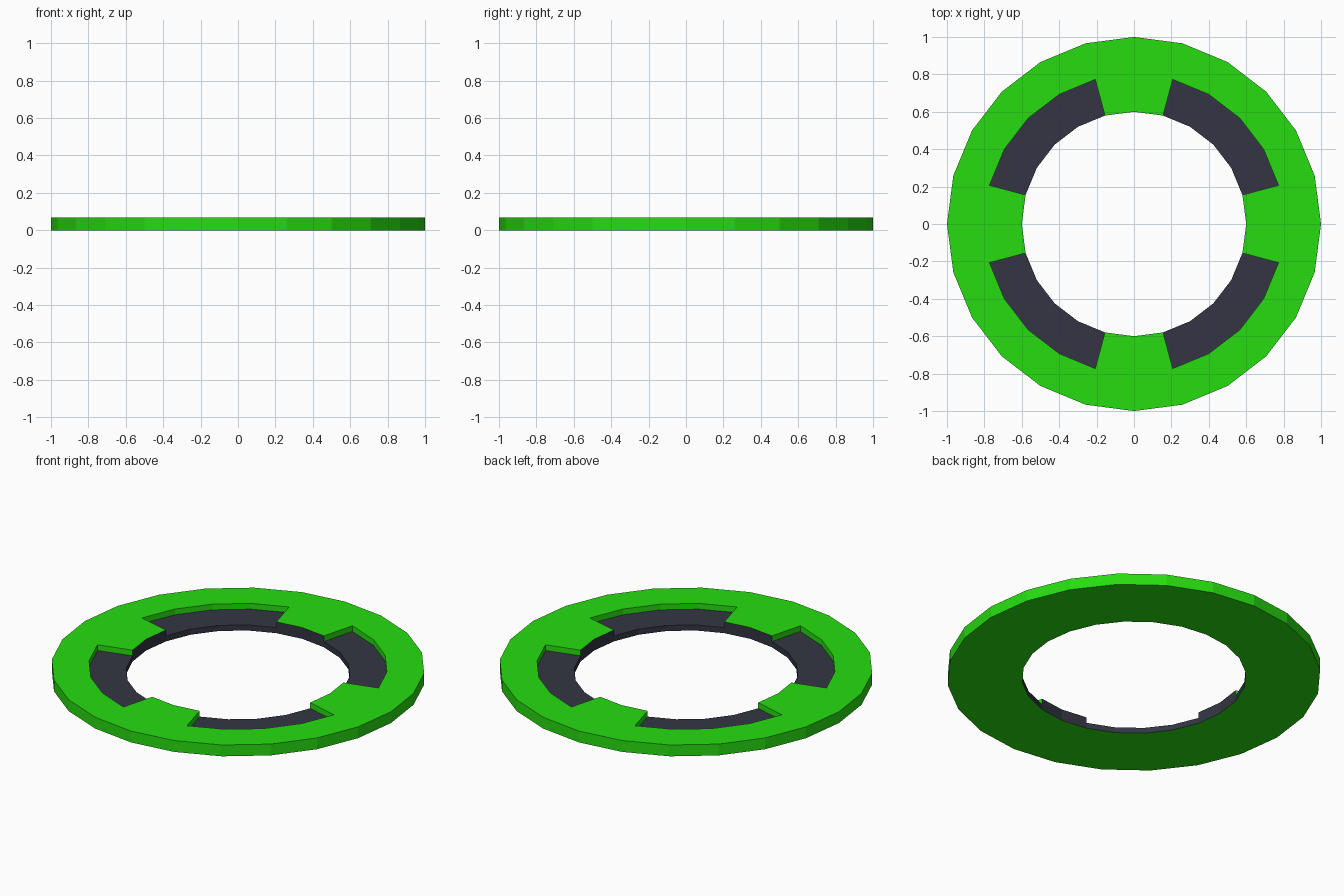
import bpy, bmesh
from math import cos, sin, tau

if "Cube" in bpy.data.objects:
    bpy.data.objects.remove(bpy.data.objects["Cube"])

SIDES = 24
R_IN, R_MID, R_OUT = 0.6, 0.8, 1.0
FLOOR, TOP = 0.033, 0.067
GREEN, DARK = 0, 1


def material(name, colour):
    m = bpy.data.materials.new(name)
    m.diffuse_color = colour
    m.use_nodes = True
    m.node_tree.nodes["Principled BSDF"].inputs["Base Color"].default_value = m.diffuse_color
    return m


bm = bmesh.new()


def quad(mat, *points):
    """Add a face from (radius, segment step, height) points."""
    verts = [bm.verts.new((r * cos(tau * i / SIDES), r * sin(tau * i / SIDES), z))
             for r, i, z in points]
    bm.faces.new(verts).material_index = mat


def flat(mat, i, r0, r1, z):
    quad(mat, (r0, i, z), (r1, i, z), (r1, i + 1, z), (r0, i + 1, z))


def wall(mat, i, r, z0, z1):
    quad(mat, (r, i, z0), (r, i + 1, z0), (r, i + 1, z1), (r, i, z1))


def is_tab(i):
    # one segment either side of each axis stays full height
    return i % 6 in (0, 5)


for i in range(SIDES):
    # underside, rim and raised outer band
    flat(GREEN, i, R_IN, R_OUT, 0)
    wall(GREEN, i, R_OUT, 0, TOP)
    flat(GREEN, i, R_MID, R_OUT, TOP)
    # inner bore
    wall(DARK, i, R_IN, 0, FLOOR)
    if is_tab(i):
        # tab reaching in to the bore
        wall(DARK, i, R_IN, FLOOR, TOP)
        flat(GREEN, i, R_IN, R_MID, TOP)
    else:
        # recess floor and its outer wall
        flat(DARK, i, R_IN, R_MID, FLOOR)
        wall(GREEN, i, R_MID, FLOOR, TOP)
    # recess end walls
    if is_tab(i) != is_tab(i - 1):
        quad(GREEN, (R_IN, i, FLOOR), (R_MID, i, FLOOR), (R_MID, i, TOP), (R_IN, i, TOP))

bmesh.ops.remove_doubles(bm, verts=bm.verts, dist=1e-4)
bmesh.ops.recalc_face_normals(bm, faces=bm.faces)

mesh = bpy.data.meshes.new("notched_ring")
bm.to_mesh(mesh)
bm.free()
mesh.materials.append(material("green", (0.02, 0.72, 0.005, 1)))
mesh.materials.append(material("dark_grey", (0.033, 0.036, 0.055, 1)))
ring = bpy.data.objects.new("notched_ring", mesh)
bpy.context.collection.objects.link(ring)
